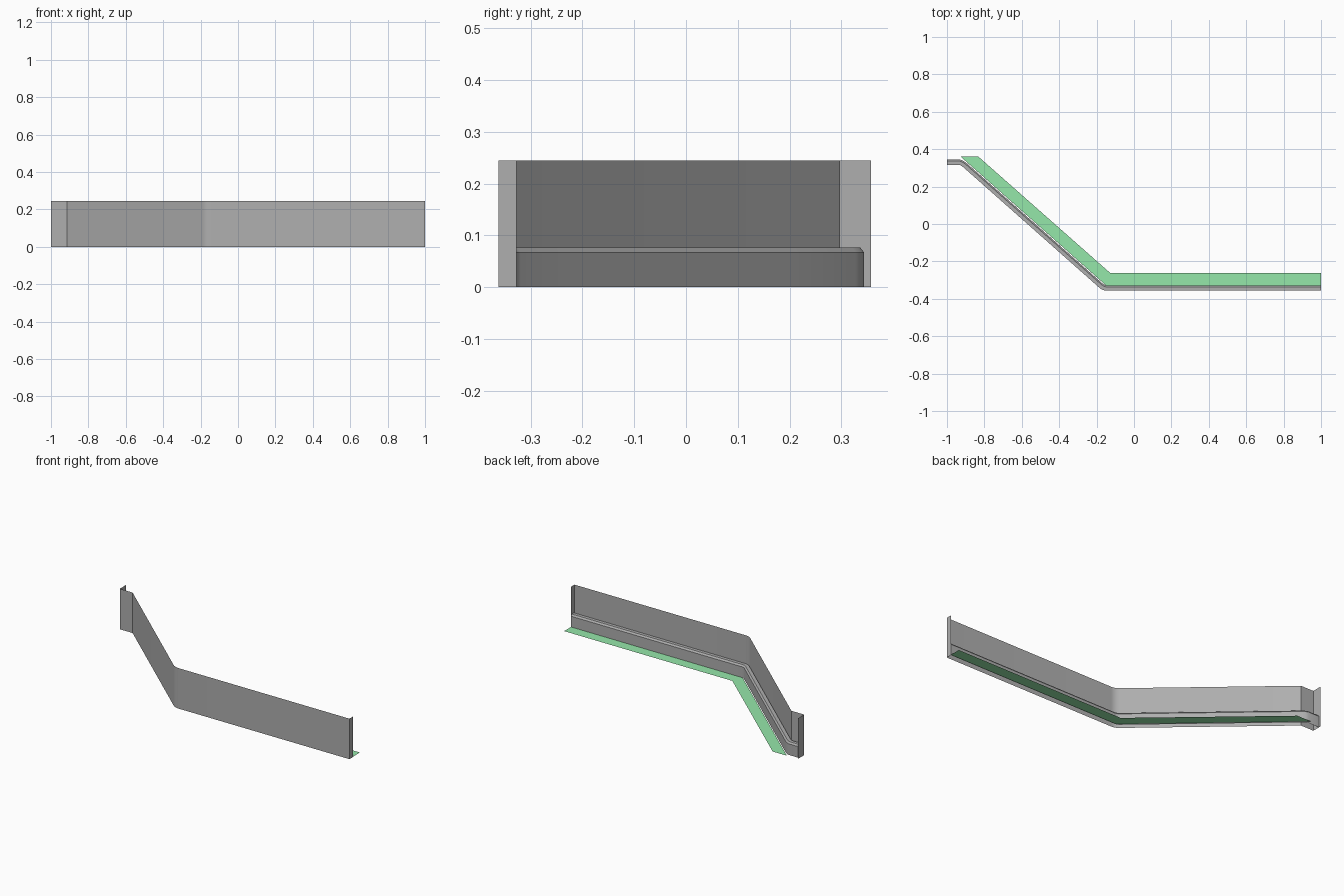
import bpy, math
from mathutils import Vector

if "Cube" in bpy.data.objects:
    bpy.data.objects.remove(bpy.data.objects["Cube"])

A = math.atan2(-0.659, 0.744)          # heading of the diagonal run
SLOPE = 0.744 / 0.659


def material(name, rgb):
    m = bpy.data.materials.new(name)
    m.diffuse_color = (*rgb, 1)
    m.use_nodes = True
    m.node_tree.nodes["Principled BSDF"].inputs["Base Color"].default_value = m.diffuse_color
    return m


GREY = material("dark_grey", (0.43, 0.43, 0.43))
GREEN = material("green", (0.3, 0.8, 0.4))


def mesh_object(name, verts, faces, mat):
    me = bpy.data.meshes.new(name)
    me.from_pydata(verts, [], faces)
    me.materials.append(mat)
    ob = bpy.data.objects.new(name, me)
    bpy.context.collection.objects.link(ob)
    bpy.context.view_layer.objects.active = ob
    ob.select_set(True)
    bpy.ops.object.shade_smooth_by_angle(angle=math.radians(25))
    ob.select_set(False)
    return ob


def bend(y, x_corner, radius, steps=5):
    """Arc joining the diagonal to the straight run at height y."""
    x0 = x_corner + radius * math.tan(-A / 2)
    return [(x0 + radius * math.sin(A * (1 - i / steps)),
             y + radius * (1 - math.cos(A * (1 - i / steps)))) for i in range(steps + 1)]


def offset(path, d):
    """Mitred offset of a plan path toward the back."""
    pts = [Vector(p) for p in path]
    out = []
    for i, p in enumerate(pts):
        a = (p - pts[i - 1]).normalized() if i else (pts[1] - p).normalized()
        b = (pts[i + 1] - p).normalized() if i < len(pts) - 1 else a
        na, nb = Vector((-a.y, a.x)), Vector((-b.y, b.x))
        out.append(p + (na + nb) * (d / (1 + na.dot(nb))))
    return out


def sweep(name, path, profile, joints=()):
    """Sweep an (offset, z) profile; panels are capped at joint indices."""
    rails = [(offset(path, d), z) for d, z in profile]
    n = len(profile)
    verts = [(r[i].x, r[i].y, z) for i in range(len(path)) for r, z in rails]
    faces = [(i * n + k, i * n + k + 1, (i + 1) * n + k + 1, (i + 1) * n + k)
             for i in range(len(path) - 1) for k in range(n - 1)]
    faces += [tuple(range(j * n, j * n + n)) for j in joints]
    return mesh_object(name, verts, faces, GREY)


# thin barrier wall with returned ends
wall = [(-1, 0.357), (-1, 0.297), (-0.914, 0.297)] + bend(-0.362, -0.17, 0.07) + [(1, -0.362), (1, -0.327)]
sweep("barrier_wall", wall, [(0, 0), (0, 0.245)])

# chamfered kerb panels behind the wall
yk, xk = -0.356, -0.168
diag = [(xk - (y - yk) * SLOPE, y) for y in (0.305, 0.176, 0.092, -0.073, -0.239)]
kerb = [(-1, 0.316), (-0.934, 0.316), (-0.926, 0.313)] + diag + bend(yk, xk, 0.06)
joints = [4, 5, 6, 7]
for x in (0.02, 0.27, 0.52):
    joints.append(len(kerb))
    kerb.append((x, yk))
kerb.append((1, yk))
sweep("kerb", kerb, [(0, 0.077), (0.02, 0.077), (0.028, 0.067), (0.028, 0)], joints)

# flat green ground strip
outline = [(-0.929, 0.362), (-0.834, 0.362), (-0.127, -0.262), (1, -0.262), (1, -0.328), (-0.15, -0.328)]
mesh_object("ground_strip", [(x, y, 0.002) for x, y in outline], [(0, 5, 2, 1), (5, 4, 3, 2)], GREEN)
